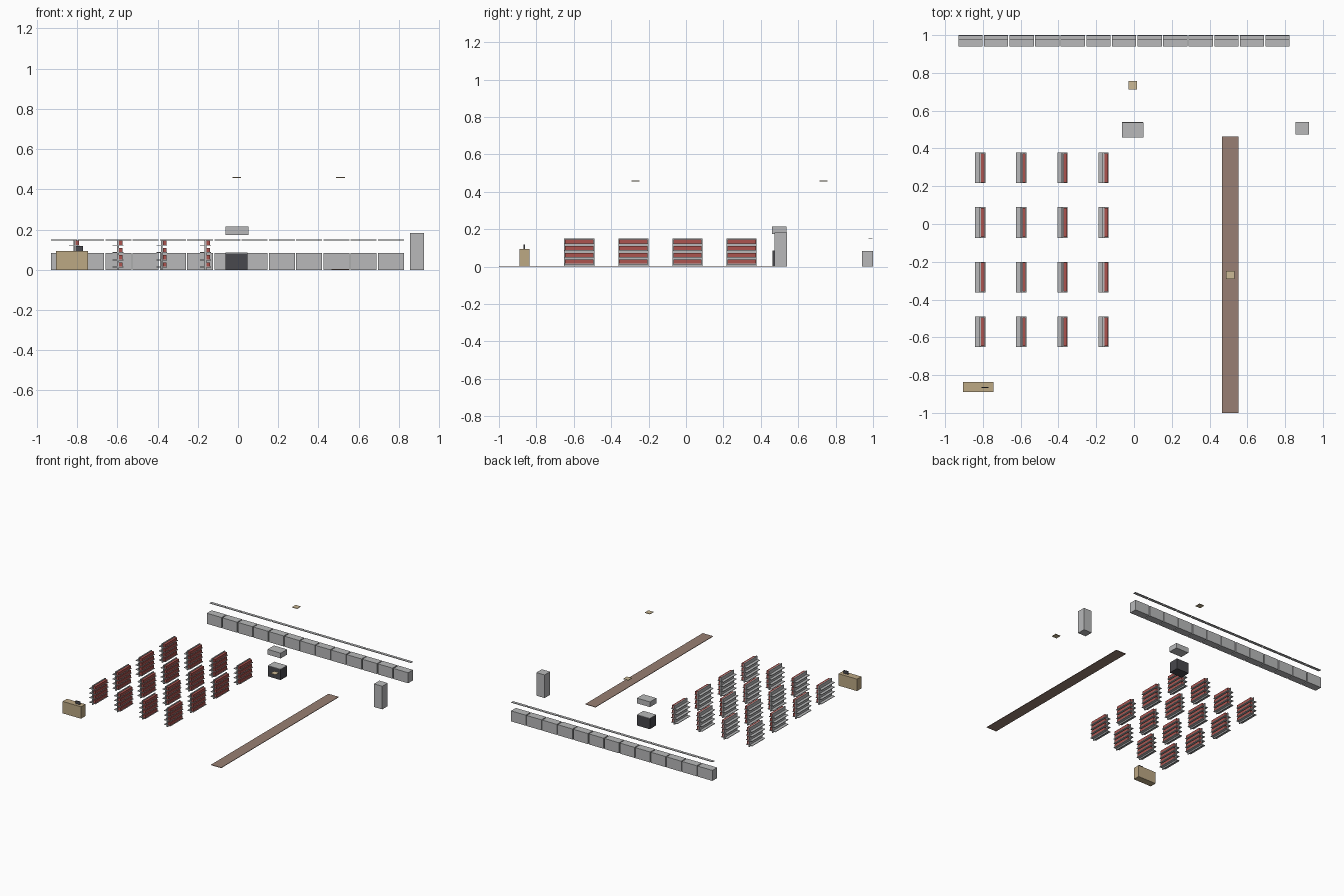
import bpy

default = bpy.data.objects.get("Cube")
if default:
    bpy.data.objects.remove(default, do_unlink=True)


def material(name, rgb):
    """Flat material from 0-255 sRGB values, stored as linear."""
    lin = [((c / 255 + 0.055) / 1.055) ** 2.4 for c in rgb]
    m = bpy.data.materials.new(name)
    m.use_nodes = True
    m.diffuse_color = (*lin, 1)
    bsdf = m.node_tree.nodes["Principled BSDF"]
    bsdf.inputs["Base Color"].default_value = (*lin, 1)
    bsdf.inputs["Roughness"].default_value = 0.8
    return m


GREY = material("grey metal", (184, 185, 186))
RED = material("red goods", (172, 84, 79))
TAN = material("tan wood", (188, 168, 132))
BROWN = material("brown floor", (152, 127, 115))
DARK = material("dark enamel", (72, 72, 77))
CREAM = material("cream lamp", (204, 186, 150))


def box(name, x, y, z, mat):
    """Box from (min, max) pairs on each axis."""
    corners = [(a, b, c) for a in x for b in y for c in z]
    faces = [(0, 1, 3, 2), (4, 6, 7, 5), (0, 4, 5, 1),
             (2, 3, 7, 6), (0, 2, 6, 4), (1, 5, 7, 3)]
    mesh = bpy.data.meshes.new(name)
    mesh.from_pydata(corners, [], faces)
    mesh.materials.append(mat)
    ob = bpy.data.objects.new(name, mesh)
    bpy.context.collection.objects.link(ob)
    return ob


# Row of wall cabinets with a thin rail above each one
for i in range(13):
    x0 = -0.93 + i * 0.1355
    span = (x0, x0 + 0.1285)
    box("wall_cabinet", span, (0.94, 1.0), (0, 0.083), GREY)
    box("cabinet_rail", span, (0.975, 0.998), (0.146, 0.15), GREY)


def shelf_unit(cx, cy):
    """Centre panel with boards on both sides, goods on the +x side."""
    y = (cy - 0.081, cy + 0.081)
    box("shelf_panel", (cx - 0.004, cx + 0.004), y, (0, 0.15), GREY)
    for k in range(4):
        z = 0.015 + k * 0.0362
        box("shelf_board", (cx - 0.027, cx + 0.027), y, (z - 0.004, z), GREY)
        box("shelf_goods", (cx + 0.005, cx + 0.023),
            (cy - 0.076, cy + 0.076), (z, z + 0.022), RED)


# Four by four grid of shelf units
for i in range(4):
    for j in range(4):
        shelf_unit(-0.814 + i * 0.2175, -0.57 + j * 0.289)

# Checkout counter with its screen
box("checkout_counter", (-0.905, -0.745), (-0.89, -0.836), (0, 0.094), TAN)
box("checkout_screen", (-0.807, -0.77), (-0.868, -0.862), (0.094, 0.118), DARK)

# Cooker with a pale top, and the hood over it
box("cooker_body", (-0.063, 0.048), (0.462, 0.541), (0, 0.082), DARK)
box("cooker_top", (-0.063, 0.048), (0.462, 0.541), (0.082, 0.085), GREY)
box("cooker_hood", (-0.063, 0.051), (0.459, 0.538), (0.173, 0.214), GREY)

# Tall cabinet
box("tall_cabinet", (0.854, 0.926), (0.473, 0.54), (0, 0.182), GREY)

# Floor strip
box("floor_strip", (0.465, 0.554), (-1.0, 0.462), (0, 0.004), BROWN)

# Ceiling lamp panels
for cx, cy in ((-0.006, 0.735), (0.51, -0.27)):
    box("lamp_panel", (cx - 0.022, cx + 0.022), (cy - 0.022, cy + 0.022),
        (0.456, 0.46), CREAM)
